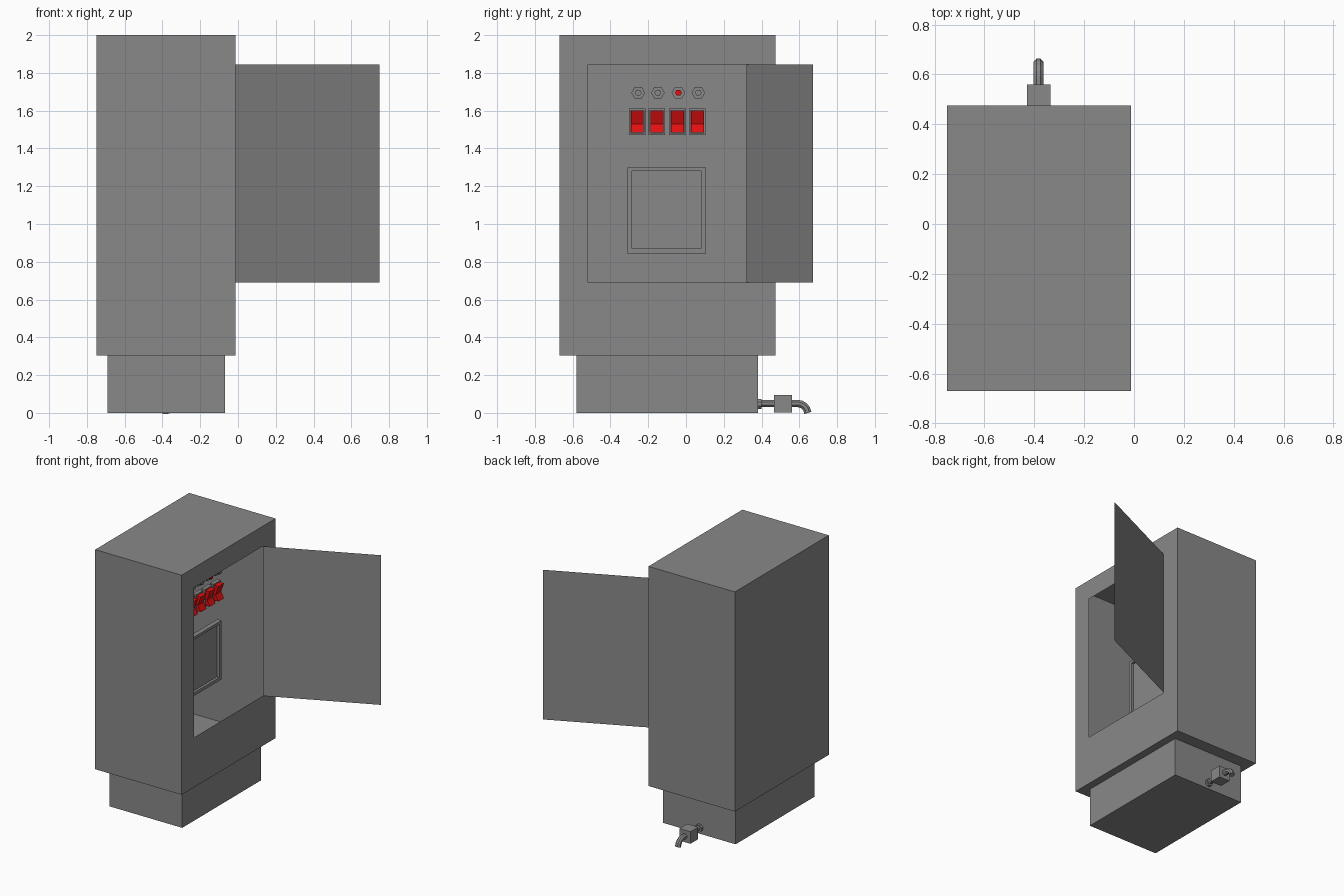
import bpy, bmesh, math
from mathutils import Vector, Matrix

old = bpy.data.objects.get("Cube")
if old:
    bpy.data.objects.remove(old, do_unlink=True)


def material(name, rgb):
    m = bpy.data.materials.new(name)
    m.use_nodes = True
    m.diffuse_color = (*rgb, 1)
    m.node_tree.nodes["Principled BSDF"].inputs["Base Color"].default_value = (*rgb, 1)
    return m


GREY = material("cabinet grey", (0.25, 0.25, 0.25))
RED = material("signal red", (0.75, 0.005, 0.005))


def finish(name, bm, mat, fix_normals=True):
    if fix_normals:
        bmesh.ops.recalc_face_normals(bm, faces=bm.faces)
    mesh = bpy.data.meshes.new(name)
    bm.to_mesh(mesh)
    bm.free()
    mesh.materials.append(mat)
    ob = bpy.data.objects.new(name, mesh)
    bpy.context.collection.objects.link(ob)
    return ob


def loft(name, rects, mat, cap_end=True):
    """Join rectangles (x, y0, y1, z0, z1) in order; the first one is capped."""
    bm = bmesh.new()
    loops = [[bm.verts.new((x, y, z)) for y, z in ((a, c), (b, c), (b, d), (a, d))]
             for x, a, b, c, d in rects]
    bm.faces.new(loops[0][::-1])
    for p, q in zip(loops, loops[1:]):
        for i in range(4):
            j = (i + 1) % 4
            bm.faces.new((p[i], p[j], q[j], q[i]))
    if cap_end:
        bm.faces.new(loops[-1])
    return finish(name, bm, mat, False)


def box(name, x0, x1, y0, y1, z0, z1, mat):
    return loft(name, [(x0, y0, y1, z0, z1), (x1, y0, y1, z0, z1)], mat)


def tube(name, points, radius, sides, mat):
    """Faceted tube along a path lying in a plane of constant x."""
    bm = bmesh.new()
    pts = [Vector(p) for p in points]
    rings = []
    for k, p in enumerate(pts):
        t = (pts[min(k + 1, len(pts) - 1)] - pts[max(k - 1, 0)]).normalized()
        side = Vector((1, 0, 0))
        up = side.cross(t)
        rings.append([bm.verts.new(p + radius * (side * math.cos(a) + up * math.sin(a)))
                      for a in (math.tau * (i + 0.5) / sides for i in range(sides))])
    for p, q in zip(rings, rings[1:]):
        for i in range(sides):
            j = (i + 1) % sides
            bm.faces.new((p[i], p[j], q[j], q[i]))
    bm.faces.new(rings[0])
    bm.faces.new(rings[-1])
    return finish(name, bm, mat)


def stud(name, x0, x1, y, z, radius, sides, mat):
    """Prism pointing along x."""
    bm = bmesh.new()
    bmesh.ops.create_cone(bm, cap_ends=True, segments=sides, radius1=radius, radius2=radius,
                          depth=x1 - x0)
    turn = Matrix.Rotation(math.pi / 2, 4, 'Y')
    bmesh.ops.transform(bm, matrix=Matrix.Translation(((x0 + x1) / 2, y, z)) @ turn, verts=bm.verts)
    return finish(name, bm, mat)


def rocker(name, y0, y1, profile, mat):
    """Extrude an x-z profile along y."""
    bm = bmesh.new()
    face = bm.faces.new([bm.verts.new((x, y0, z)) for x, z in profile])
    out = bmesh.ops.extrude_face_region(bm, geom=[face])
    bmesh.ops.translate(bm, vec=(0, y1 - y0, 0),
                        verts=[v for v in out["geom"] if isinstance(v, bmesh.types.BMVert)])
    return finish(name, bm, mat)


# Hollow cabinet with a door opening in its +x side, and the plinth
OPENING = (-0.52, 0.32, 0.69, 1.845)
SHELL = (-0.67, 0.475, 0.305, 2.0)
loft("cabinet_shell", [(-0.75, *SHELL), (-0.012, *SHELL), (-0.012, *OPENING)], GREY, cap_end=False)
box("plinth", -0.69, -0.07, -0.58, 0.38, 0, 0.303, GREY)

# Thin open door swung out from the back edge of the opening
bm = bmesh.new()
ends = ((-0.012, 0.32), (0.75, 0.672))
bm.faces.new([bm.verts.new((*ends[i], z)) for i, z in ((0, 0.69), (1, 0.69), (1, 1.845), (0, 1.845))])
finish("door", bm, GREY, False)

# Display bezel with a sunken screen
outer, inner = (-0.31, 0.105, 0.845, 1.30), (-0.285, 0.08, 0.87, 1.28)
loft("display_bezel", [(-0.25, *outer), (-0.215, *outer), (-0.215, *inner), (-0.235, *inner)], GREY)

# Row of rocker switches with indicator lamps above
for n, y in enumerate((-0.258, -0.154, -0.045, 0.06)):
    frame = (y - 0.044, y + 0.044, 1.472, 1.612)
    well = (y - 0.036, y + 0.036, 1.482, 1.602)
    loft(f"switch_frame_{n}", [(-0.25, *frame), (-0.22, *frame), (-0.22, *well), (-0.235, *well)], GREY)
    rocker(f"switch_rocker_{n}", y - 0.034, y + 0.034,
           [(-0.24, 1.484), (-0.185, 1.484), (-0.21, 1.53), (-0.185, 1.6), (-0.24, 1.6)], RED)
    stud(f"lamp_nut_{n}", -0.25, -0.22, y + 0.005, 1.695, 0.036, 6, GREY)
    stud(f"lamp_{n}", -0.22, -0.195, y + 0.005, 1.695, 0.018, 6, RED if n == 2 else GREY)

# Power inlet: collar, stub, plug block and drooping cable
CX = -0.383
tube("inlet_collar", [(CX, 0.378, 0.047), (CX, 0.4, 0.047)], 0.03, 8, GREY)
tube("inlet_stub", [(CX, 0.4, 0.05), (CX, 0.47, 0.05)], 0.02, 8, GREY)
box("plug_block", CX - 0.047, CX + 0.047, 0.465, 0.56, 0.003, 0.096, GREY)
bend = [(CX, 0.59 + 0.055 * math.sin(a), -0.005 + 0.055 * math.cos(a))
        for a in (math.radians(d) for d in (0, 20, 40, 60, 85))]
tube("power_cable", [(CX, 0.555, 0.05)] + bend, 0.021, 8, GREY)
